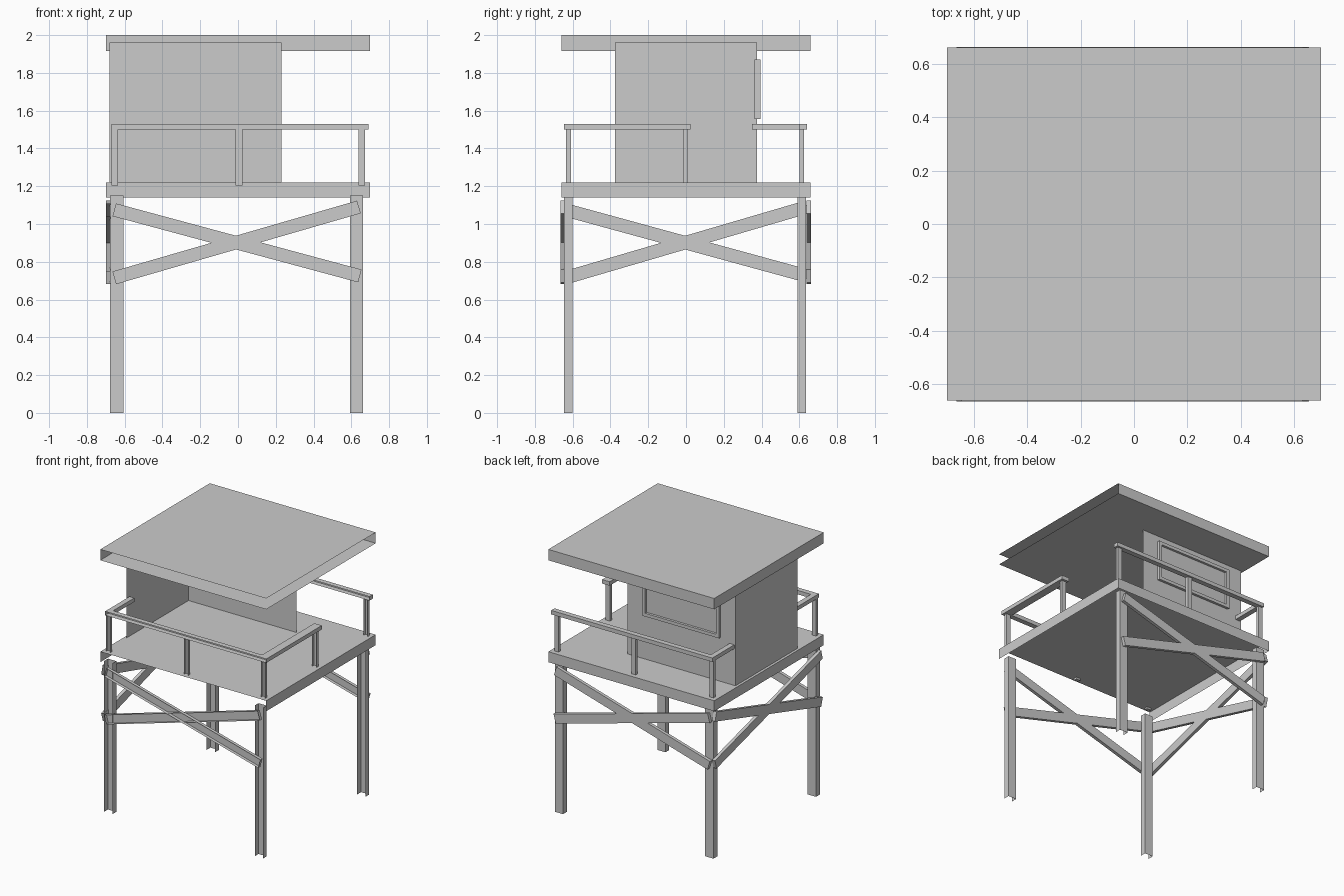
import bpy, bmesh, math
from mathutils import Matrix, Vector

if "Cube" in bpy.data.objects:
    bpy.data.objects.remove(bpy.data.objects["Cube"])

grey = bpy.data.materials.new("plain_grey")
grey.diffuse_color = (0.6, 0.6, 0.6, 1)
grey.use_nodes = True
grey.node_tree.nodes["Principled BSDF"].inputs["Base Color"].default_value = grey.diffuse_color

DIRS = {"+x": (1, 0, 0), "-x": (-1, 0, 0), "+y": (0, 1, 0),
        "-y": (0, -1, 0), "+z": (0, 0, 1), "-z": (0, 0, -1)}


def finish(name, bm, open_sides):
    """Remove the open sides and turn the bmesh into an object."""
    bm.normal_update()
    dirs = [Vector(DIRS[s]) for s in open_sides]
    gone = [f for f in bm.faces if any(f.normal.dot(d) > 0.8 for d in dirs)]
    bmesh.ops.delete(bm, geom=gone, context='FACES')
    mesh = bpy.data.meshes.new(name)
    bm.to_mesh(mesh)
    bm.free()
    mesh.materials.append(grey)
    obj = bpy.data.objects.new(name, mesh)
    bpy.context.collection.objects.link(obj)
    return obj


def cube(size, matrix):
    bm = bmesh.new()
    bmesh.ops.create_cube(bm, size=1, matrix=matrix @ Matrix.Diagonal((*size, 1)))
    return bm


def box(name, x, y, z, open_sides=("-y",)):
    size = (x[1] - x[0], y[1] - y[0], z[1] - z[0])
    mid = Vector((sum(x) / 2, sum(y) / 2, sum(z) / 2))
    return finish(name, cube(size, Matrix.Translation(mid)), open_sides)


def brace(name, a, b, thick_axis):
    """Flat diagonal plank between two points, thin along x or y."""
    a, b = Vector(a), Vector(b)
    d = b - a
    if thick_axis == 'Y':
        rot = Matrix.Rotation(-math.atan2(d.z, d.x), 4, 'Y')
        size = (d.length, 0.025, 0.07)
    else:
        rot = Matrix.Rotation(math.atan2(d.z, d.y), 4, 'X')
        size = (0.025, d.length, 0.07)
    finish(name, cube(size, Matrix.Translation((a + b) / 2) @ rot), ("-y",))


# Roof, cabin walls and deck
box("roof", (-0.70, 0.70), (-0.66, 0.66), (1.917, 2.0), ("-y", "+x"))
box("cabin_walls", (-0.68, 0.23), (-0.375, 0.375), (1.22, 1.96),
    ("-y", "+x", "+z", "-z"))
box("deck", (-0.70, 0.70), (-0.66, 0.66), (1.14, 1.22), ("-y", "-z"))

# Window: raised panel with a recessed pane, on the back wall
bm = cube((0.65, 0.033, 0.315), Matrix.Translation((-0.23, 0.378, 1.713)))
bm.normal_update()
pane = [f for f in bm.faces if f.normal.y > 0.9]
bmesh.ops.inset_region(bm, faces=pane, thickness=0.035)
bmesh.ops.inset_region(bm, faces=pane, thickness=0.002, depth=-0.016)
finish("window", bm, ("-y",))

# Legs
for sx, x in (("left", (-0.677, -0.607)), ("right", (0.593, 0.662))):
    for sy, y in (("front", (-0.645, -0.60)), ("back", (0.59, 0.635))):
        box(f"{sy}_{sx}_leg", x, y, (0, 1.15), ("-y", "+z", "-z"))

# Cross braces on the front, back and left
for side, y in (("front", -0.652), ("back", 0.65)):
    brace(f"{side}_brace_falling", (-0.655, y, 1.075), (0.645, y, 0.725), 'Y')
    brace(f"{side}_brace_rising", (-0.655, y, 0.715), (0.64, y, 1.09), 'Y')
brace("left_brace_falling", (-0.687, -0.64, 1.075), (-0.687, 0.64, 0.725), 'X')
brace("left_brace_rising", (-0.687, -0.64, 0.715), (-0.687, 0.64, 1.09), 'X')

# Handrails
RAIL = (1.50, 1.53)
box("front_rail", (-0.67, 0.69), (-0.645, -0.605), RAIL)
box("back_rail", (-0.67, 0.69), (0.60, 0.64), RAIL)
box("right_rail", (0.627, 0.69), (-0.605, 0.025), RAIL)
box("left_front_rail", (-0.67, -0.63), (-0.605, -0.35), RAIL)
box("left_back_rail", (-0.67, -0.63), (0.35, 0.60), RAIL)

# Rail posts
for side, y in (("front", (-0.635, -0.61)), ("back", (0.60, 0.625))):
    for where, x in (("left", -0.652), ("middle", 0.005), ("right", 0.655)):
        box(f"{side}_{where}_post", (x - 0.018, x + 0.018), y, (1.205, 1.50),
            ("-y", "+z"))
box("right_rail_end_post", (0.637, 0.673), (-0.015, 0.007), (1.205, 1.50),
    ("-y", "+z"))
